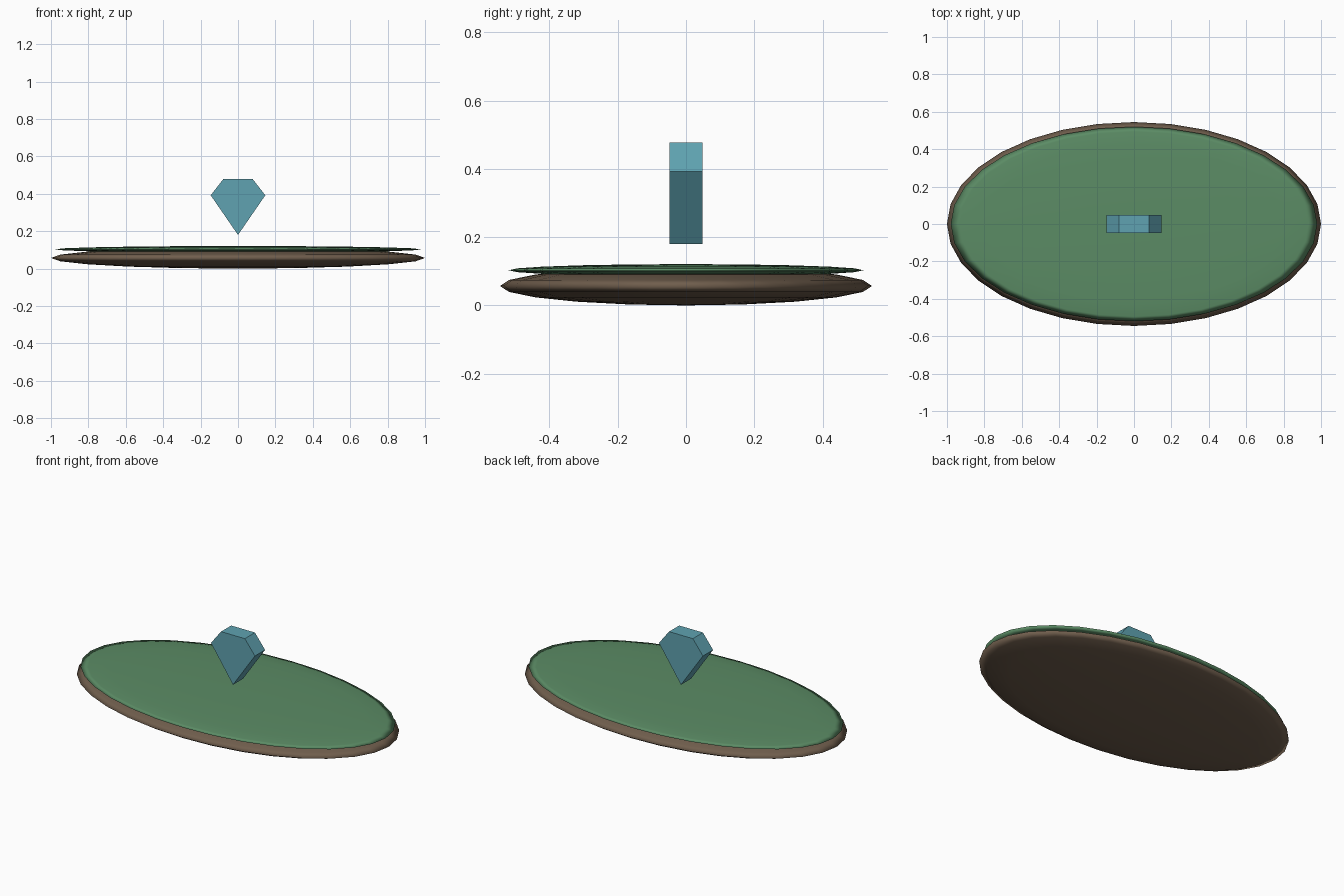
import bpy, bmesh

if "Cube" in bpy.data.objects:
    bpy.data.objects.remove(bpy.data.objects["Cube"])


def material(name, rgb):
    m = bpy.data.materials.new(name)
    m.diffuse_color = (*rgb, 1)
    m.use_nodes = True
    m.node_tree.nodes["Principled BSDF"].inputs["Base Color"].default_value = m.diffuse_color
    return m


def finish(name, bm, mat, smooth):
    bmesh.ops.recalc_face_normals(bm, faces=bm.faces)
    for f in bm.faces:
        f.smooth = smooth
    mesh = bpy.data.meshes.new(name)
    bm.to_mesh(mesh)
    bm.free()
    mesh.materials.append(mat)
    obj = bpy.data.objects.new(name, mesh)
    bpy.context.collection.objects.link(obj)
    return obj


def flat_disc(name, radii, z, mat):
    """Sphere squashed into a thin oval."""
    bm = bmesh.new()
    bmesh.ops.create_uvsphere(bm, u_segments=32, v_segments=10, radius=1)
    bmesh.ops.scale(bm, vec=radii, verts=bm.verts)
    obj = finish(name, bm, mat, True)
    obj.location.z = z


soil = material("soil brown", (0.162, 0.112, 0.074))
grass = material("grass green", (0.105, 0.262, 0.130))
crystal = material("crystal teal", (0.115, 0.365, 0.440))

# Ground: soil base with a thin grass layer on top
flat_disc("soil_base", (1.0, 0.545, 0.057), 0.057, soil)
flat_disc("grass_top", (0.98, 0.52, 0.018), 0.103, grass)

# Floating gem: five-sided outline extruded front to back
outline = [(0, 0.18), (0.146, 0.392), (0.079, 0.478), (-0.079, 0.478), (-0.146, 0.392)]
bm = bmesh.new()
face = bm.faces.new([bm.verts.new((x, -0.048, z)) for x, z in outline])
side = bmesh.ops.extrude_face_region(bm, geom=[face])
moved = [v for v in side["geom"] if isinstance(v, bmesh.types.BMVert)]
bmesh.ops.translate(bm, vec=(0, 0.096, 0), verts=moved)
finish("gem", bm, crystal, False)
